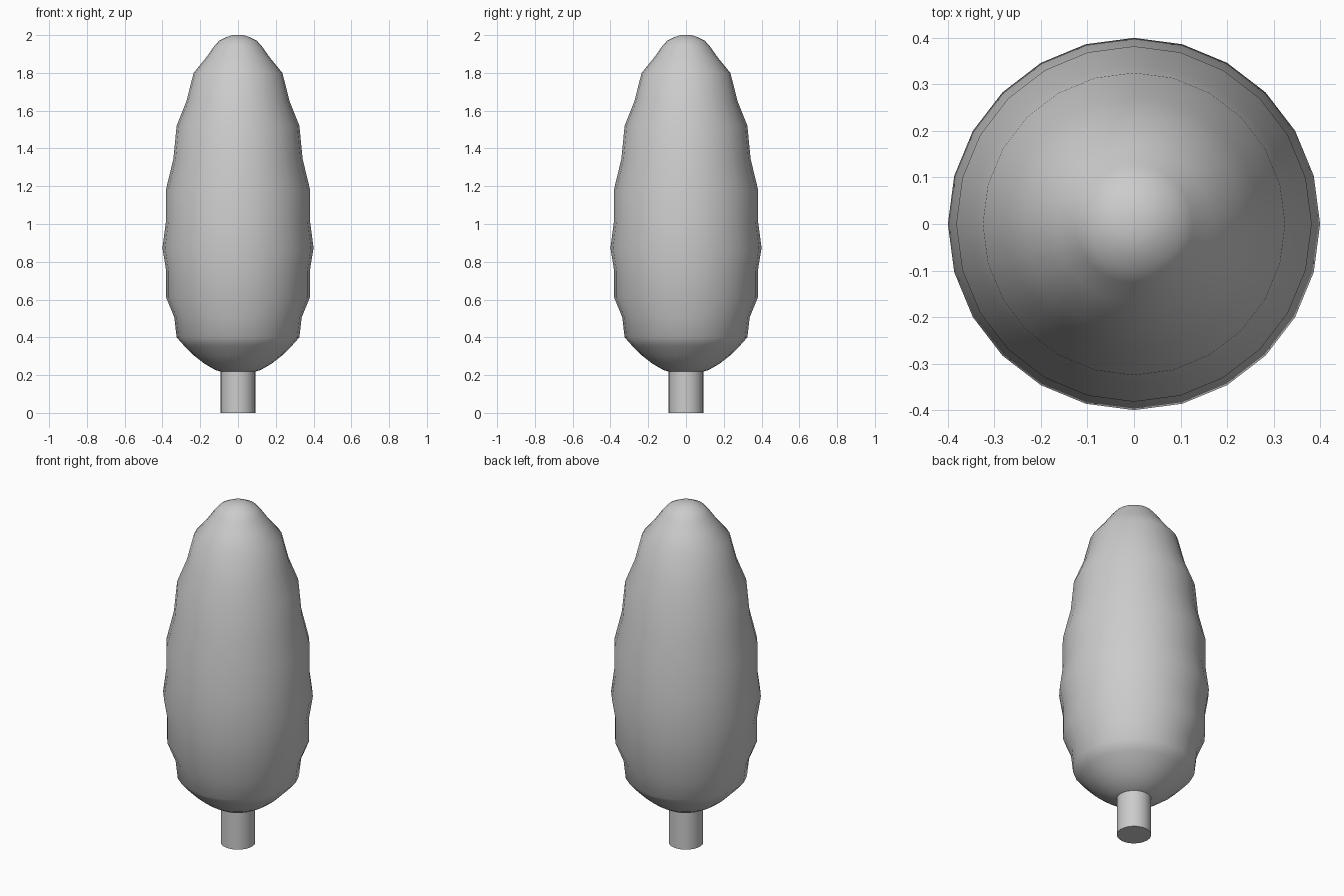
import bpy, bmesh, math

if "Cube" in bpy.data.objects:
    bpy.data.objects.remove(bpy.data.objects["Cube"])

SIDES = 24


def lathe(name, profile, angle):
    """Revolve (radius, z) points, listed bottom to top, around z."""
    bm = bmesh.new()
    rings = []
    for r, z in profile:
        if r == 0:
            rings.append([bm.verts.new((0, 0, z))] * SIDES)
        else:
            rings.append([bm.verts.new((r * math.cos(math.tau * i / SIDES),
                                        r * math.sin(math.tau * i / SIDES), z))
                          for i in range(SIDES)])
    for a, b in zip(rings, rings[1:]):
        for i in range(SIDES):
            j = (i + 1) % SIDES
            bm.faces.new(list(dict.fromkeys((a[i], a[j], b[j], b[i]))))
    bmesh.ops.recalc_face_normals(bm, faces=bm.faces)
    mesh = bpy.data.meshes.new(name)
    bm.to_mesh(mesh)
    bm.free()
    ob = bpy.data.objects.new(name, mesh)
    bpy.context.collection.objects.link(ob)
    bpy.ops.object.select_all(action='DESELECT')
    ob.select_set(True)
    bpy.context.view_layer.objects.active = ob
    bpy.ops.object.shade_smooth_by_angle(angle=math.radians(angle))
    return ob


# Tall rippled foliage
lathe("foliage", [
    (0, 0.205), (0.06, 0.21), (0.12, 0.227), (0.18, 0.262), (0.235, 0.305),
    (0.285, 0.355), (0.325, 0.40), (0.337, 0.505), (0.38, 0.61),
    (0.38, 0.75), (0.40, 0.873), (0.382, 1.01), (0.382, 1.18),
    (0.342, 1.345), (0.325, 1.52), (0.273, 1.65), (0.235, 1.80),
    (0.168, 1.882), (0.127, 1.94), (0.10, 1.97), (0.06, 1.99), (0.03, 2.0),
    (0, 2.0)], 80)

# Short trunk
lathe("trunk", [(0, 0), (0.092, 0), (0.092, 0.25), (0, 0.25)], 40)
